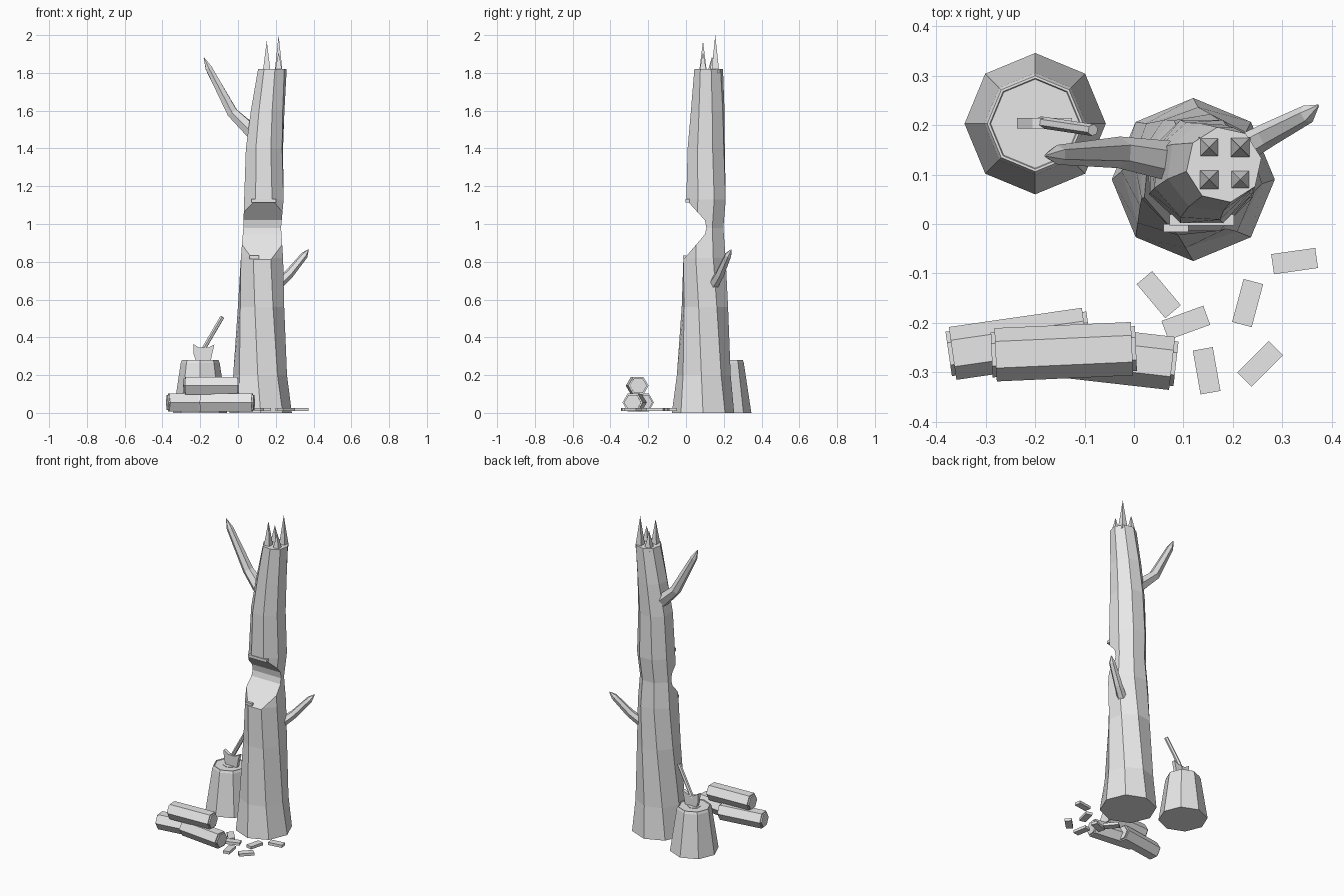
import bpy, bmesh, math
from mathutils import Vector, Matrix

if "Cube" in bpy.data.objects:
    bpy.data.objects.remove(bpy.data.objects["Cube"])

grey = bpy.data.materials.new("wood_grey")
grey.diffuse_color = (0.8, 0.8, 0.8, 1)
grey.use_nodes = True
grey.node_tree.nodes["Principled BSDF"].inputs["Base Color"].default_value = grey.diffuse_color


def finish(name, bm):
    """Turn a bmesh into a flat-shaded object."""
    bmesh.ops.remove_doubles(bm, verts=bm.verts, dist=0.0002)
    bmesh.ops.recalc_face_normals(bm, faces=bm.faces)
    me = bpy.data.meshes.new(name)
    bm.to_mesh(me)
    bm.free()
    me.materials.append(grey)
    ob = bpy.data.objects.new(name, me)
    bpy.context.collection.objects.link(ob)
    return ob


def loft(name, rings, sides, axis=None):
    """Closed skin over rings given as (x, y, z, radius, twist in degrees)."""
    bm = bmesh.new()
    pts = [Vector(r[:3]) for r in rings]
    loops = []
    for i, r in enumerate(rings):
        t = axis or (pts[min(i + 1, len(pts) - 1)] - pts[max(i - 1, 0)]).normalized()
        u = Vector((1, 0, 0)) if abs(t.z) > 0.99 else t.cross(Vector((0, 0, 1))).normalized()
        v = t.cross(u)
        loop = []
        for k in range(sides):
            a = math.tau * k / sides + math.radians(r[4])
            loop.append(bm.verts.new(pts[i] + r[3] * (math.cos(a) * u + math.sin(a) * v)))
        loops.append(loop)
    for a, b in zip(loops, loops[1:]):
        for k in range(sides):
            j = (k + 1) % sides
            bm.faces.new((a[k], a[j], b[j], b[k]))
    bm.faces.new(loops[0])
    bm.faces.new(loops[-1])
    return finish(name, bm)


def prism(name, profile, start, end):
    """Extrude a profile of 3D points, given by a function of the sweep position."""
    bm = bmesh.new()
    a = [bm.verts.new(p) for p in profile(start)]
    b = [bm.verts.new(p) for p in profile(end)]
    n = len(a)
    for k in range(n):
        bm.faces.new((a[k], a[(k + 1) % n], b[(k + 1) % n], b[k]))
    bm.faces.new(a)
    bm.faces.new(b)
    return finish(name, bm)


def box(name, centre, size, angle=0):
    bm = bmesh.new()
    m = (Matrix.Translation(centre) @ Matrix.Rotation(math.radians(angle), 4, 'Z')
         @ Matrix.Diagonal((*size, 1)))
    bmesh.ops.create_cube(bm, size=1, matrix=m)
    return finish(name, bm)


UP = Vector((0, 0, 1))

# Leaning, slightly twisted trunk
trunk = loft("trunk", [
    (.12, .09, 0, .165, 0), (.117, .094, .2, .143, -5), (.122, .100, .56, .127, -15),
    (.127, .098, .82, .121, -22.5), (.128, .098, .98, .108, -22.5),
    (.137, .106, 1.13, .113, -22.5), (.140, .107, 1.4, .104, -26),
    (.157, .115, 1.6, .092, -30), (.182, .120, 1.82, .077, -35)], 8, UP)

# Axe notch cut through the front of the trunk
wedge = [(-.1, .71), (.10, .945), (.108, .98), (.10, 1.02), (0, 1.13), (-.1, 1.13)]
cutter = prism("notch_cutter", lambda x: [(x, y, z) for y, z in wedge], -.2, .5)
cutter.hide_render = True
mod = trunk.modifiers.new("notch", 'BOOLEAN')
mod.operation, mod.solver, mod.object = 'DIFFERENCE', 'EXACT', cutter
bpy.context.view_layer.objects.active = trunk
bpy.ops.object.modifier_apply(modifier=mod.name)
bpy.data.objects.remove(cutter)

# Thin bark lips along the notch edges
box("upper_notch_lip", (.137, .008, 1.124), (.13, .022, .018))
box("lower_notch_lip", (.085, -.008, .824), (.05, .016, .016))

# Splintered top
for x, y, top in [(.152, .09, 1.97), (.215, .09, 1.91), (.152, .155, 1.92), (.215, .155, 2.0)]:
    loft("top_splinter", [(x, y, 1.80, .03, 45), (x, y, top, 0, 45)], 4, UP)

# Broken branches
loft("upper_branch", [(.09, .125, 1.475, .042, 0), (-.03, .145, 1.59, .032, 0),
                      (-.155, .14, 1.825, .02, 0), (-.18, .138, 1.88, .002, 0)], 6)
loft("lower_branch", [(.20, .14, .67, .03, 0), (.27, .18, .735, .025, 0),
                      (.352, .223, .835, .019, 0), (.373, .24, .865, .002, 0)], 6)

# Chopping stump with a small raised core
sx, sy = -.2, .203
loft("stump", [(sx, sy, 0, .143, 0), (sx, sy, .265, .103, 0),
               (sx, sy, .28, .097, 0), (sx, sy, .28, .092, 0), (sx, sy, .276, .09, 0)], 8, UP)
loft("stump_core", [(sx, sy, .27, .04, 30), (sx, sy, .279, .04, 30)], 6, UP)

# Axe stuck in the stump
head = [(-.22, .27), (-.145, .27), (-.135, .32), (-.125, .362), (-.16, .345),
        (-.205, .345), (-.237, .365), (-.235, .31)]
prism("axe_head", lambda y: [(x, y, z) for x, z in head], .193, .215)
loft("axe_handle", [(-.19, .206, .325, .012, 0), (-.083, .19, .508, .012, 0)], 6)


# Hexagonal logs with slightly smaller cut ends
def log(name, start, end, r=.054):
    a, b = Vector(start), Vector(end)
    d = (b - a).normalized() * .008
    loft(name, [(*a, r * .84, 0), (*(a + d), r * .84, 0), (*(a + d), r, 0),
                (*(b - d), r, 0), (*(b - d), r * .84, 0), (*b, r * .84, 0)], 6,
         d.normalized())


log("left_log", (-.375, -.263, .055), (-.09, -.222, .055))
log("right_log", (-.205, -.25, .055), (.085, -.283, .055))
log("top_log", (-.288, -.265, .144), (.004, -.252, .144))

# Wood chips scattered on the ground
for x, y, ang in [(.325, -.075, 8), (.23, -.16, 75), (.05, -.143, -50),
                  (.105, -.2, 20), (.147, -.297, -80), (.255, -.283, 45)]:
    box("wood_chip", (x, y, .018), (.09, .041, .017), ang)
